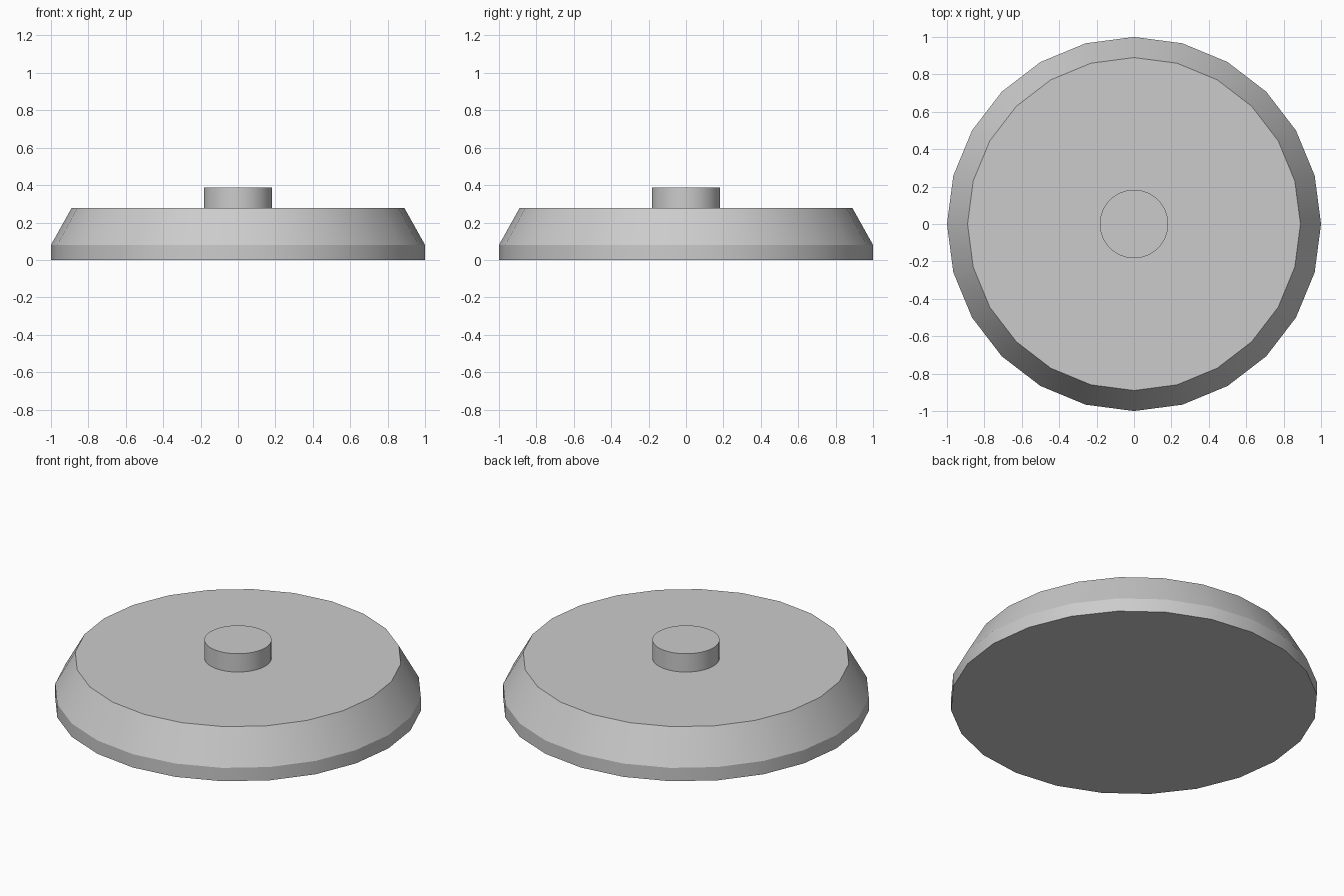
import bpy, bmesh
from math import cos, sin, tau, radians

if "Cube" in bpy.data.objects:
    bpy.data.objects.remove(bpy.data.objects["Cube"])


def lathe(name, profile, sides):
    """Closed solid of revolution from (radius, height) points, bottom to top."""
    bm = bmesh.new()
    rings = [[bm.verts.new((r * cos(tau * i / sides), r * sin(tau * i / sides), z))
              for i in range(sides)] for r, z in profile]
    for low, high in zip(rings, rings[1:]):
        for i in range(sides):
            j = (i + 1) % sides
            bm.faces.new((low[i], low[j], high[j], high[i]))
    bm.faces.new(rings[0][::-1])
    bm.faces.new(rings[-1])
    mesh = bpy.data.meshes.new(name)
    bm.to_mesh(mesh)
    bm.free()
    obj = bpy.data.objects.new(name, mesh)
    bpy.context.collection.objects.link(obj)
    bpy.ops.object.select_all(action='DESELECT')
    obj.select_set(True)
    bpy.context.view_layer.objects.active = obj
    bpy.ops.object.shade_smooth_by_angle(angle=radians(25))
    return obj


# Wide disc with a short upright rim and a sloped shoulder
lathe("disc_body", [(1.0, 0.0), (1.0, 0.08), (0.89, 0.277)], 24)

# Round button in the middle of the top, slightly sunk into the disc
lathe("centre_button", [(0.183, 0.26), (0.183, 0.387)], 48)
